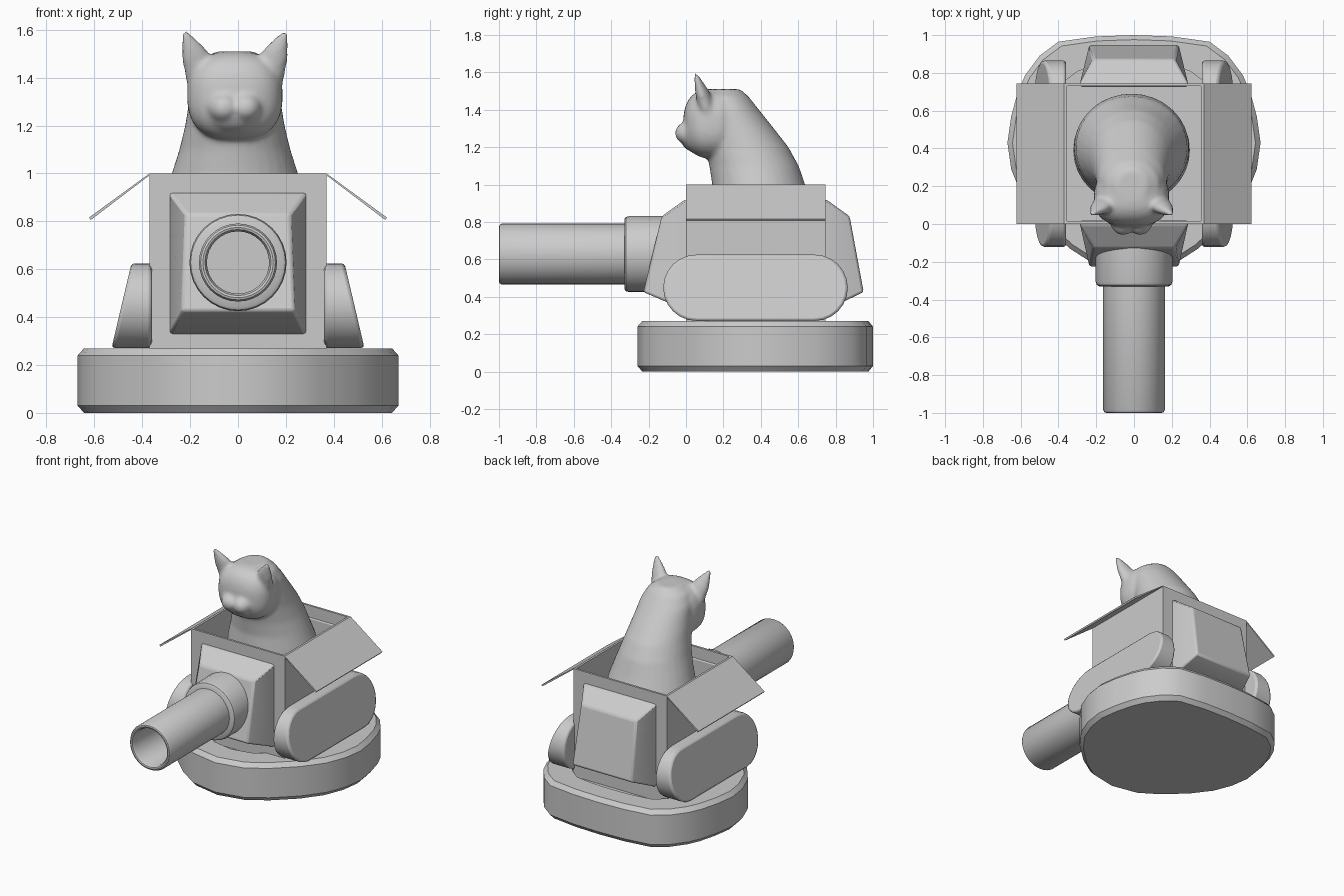
import bpy, bmesh, math
from mathutils import Vector, Matrix

if "Cube" in bpy.data.objects:
    bpy.data.objects.remove(bpy.data.objects["Cube"])


def loft_into(bm, rings):
    """Skin a list of equal-length point rings and cap both ends."""
    vs = [[bm.verts.new(p) for p in r] for r in rings]
    n = len(vs[0])
    for a, b in zip(vs, vs[1:]):
        for i in range(n):
            j = (i + 1) % n
            bm.faces.new((a[i], a[j], b[j], b[i]))
    bm.faces.new(vs[0][::-1])
    bm.faces.new(vs[-1])


def finish(name, bm, bevel=0, mirror=False, angle=35):
    bmesh.ops.recalc_face_normals(bm, faces=bm.faces)
    me = bpy.data.meshes.new(name)
    bm.to_mesh(me)
    bm.free()
    ob = bpy.data.objects.new(name, me)
    bpy.context.collection.objects.link(ob)
    bpy.ops.object.select_all(action='DESELECT')
    ob.select_set(True)
    bpy.context.view_layer.objects.active = ob
    bpy.ops.object.shade_smooth_by_angle(angle=math.radians(angle))
    if bevel:
        m = ob.modifiers.new("bevel", 'BEVEL')
        m.width, m.segments = bevel, 2
        m.limit_method = 'ANGLE'
        m.angle_limit = math.radians(30)
    if mirror:
        ob.modifiers.new("mirror", 'MIRROR')
    return ob


def loft(name, rings, **kw):
    bm = bmesh.new()
    loft_into(bm, rings)
    return finish(name, bm, **kw)


def rect(hx, y0, y1, z):
    return [(-hx, y0, z), (hx, y0, z), (hx, y1, z), (-hx, y1, z)]


# Egg-shaped base with chamfered rims and a shallow recess on top
half = [(.2, -.22), (.34, -.13), (.49, .01), (.595, .15), (.65, .29), (.67, .43),
        (.65, .57), (.615, .7), (.575, .79), (.5, .89), (.4, .965), (.2, .993)]
outline = [(0, -.26)] + half + [(0, 1.0)] + [(-x, y) for x, y in half[::-1]]


def base_ring(s, z):
    return [(x * s, .4 + (y - .4) * s, z) for x, y in outline]


loft("base", [base_ring(.96, 0), base_ring(1, .03), base_ring(1, .24),
              base_ring(.96, .27), base_ring(.73, .27), base_ring(.73, .23)])

# Open box
YB = .745
loft("box", [rect(.37, 0, YB, .23), rect(.37, 0, YB, 1), rect(.355, .015, YB - .015, 1),
             rect(.355, .015, YB - .015, .29)])

# Folded-out side flaps
flap = [(.362, .998), (.37, 1.0), (.622, .816), (.615, .806)]
loft("box_flaps", [[(x, y, z) for x, z in flap] for y in (0, YB)], mirror=True)


# Sloped armour plates on the front and back
def plate(name, y, d, depth):
    back = [(-.285, y - d * .02, .33), (.285, y - d * .02, .33),
            (.285, y - d * .02, .92), (-.285, y - d * .02, .92)]
    lip = [(px, y + d * .005, pz) for px, _, pz in back]
    face = [(-.237, y + d * depth, .425), (.237, y + d * depth, .425),
            (.215, y + d * .13, .83), (-.215, y + d * .13, .83)]
    loft(name, [back, lip, face], bevel=.015)


plate("front_plate", 0, -1, .228)
plate("back_plate", YB, 1, .205)


# Round barrel parts turned about the y axis
def turned(name, profile, n=32):
    loft(name, [[(r * math.cos(t), y, .628 + r * math.sin(t))
                 for t in (2 * math.pi * i / n for i in range(n))]
                for y, r in profile])


turned("barrel", [(-.25, .163), (-.985, .163), (-.997, .156), (-1, .147),
                  (-.997, .138), (-.98, .13), (-.5, .13)])
turned("barrel_collar", [(-.05, .203), (-.305, .203), (-.322, .198), (-.33, .185), (-.33, .1)])

# Rounded track pods with slanted outer faces
R, ZC = .177, .448
stadium = []
for yc, a0 in ((.865 - R, -90), (-.122 + R, 90)):
    for i in range(13):
        a = math.radians(a0 + 15 * i)
        stadium.append((yc + R * math.cos(a), ZC + R * math.sin(a)))
loft("track_pods", [[(.36, y, z) for y, z in stadium],
                    [(.445 + (.625 - z) * .235, y, z) for y, z in stadium]],
     bevel=.014, mirror=True)

# Cat: overlapping simple volumes fused by a remesh and smoothed
cat = bmesh.new()
CX = -.013
body = [(.3, .1, .68, .31), (.75, .12, .69, .305), (.9, .135, .675, .295), (1.0, .14, .637, .264),
        (1.1, .125, .603, .232), (1.2, .1, .548, .208), (1.3, .08, .47, .192),
        (1.4, .07, .39, .178), (1.47, .07, .335, .145), (1.51, .11, .29, .08)]
loft_into(cat, [[(CX + rx * math.cos(t), (f + b) / 2 + (b - f) / 2 * math.sin(t), z)
                 for t in (2 * math.pi * i / 32 for i in range(32))]
                for z, f, b, rx in body])


def blob(center, radii, power=1.0):
    made = bmesh.ops.create_uvsphere(cat, u_segments=32, v_segments=20, radius=1)
    for v in made["verts"]:
        v.co = Vector([c + r * math.copysign(abs(k) ** power, k)
                       for c, r, k in zip(center, radii, v.co)])


blob((CX, .14, 1.325), (.2, .155, .186), .8)            # head
blob((CX, .06, 1.25), (.13, .09, .08))                  # jaw
for s in (-1, 1):
    blob((CX + s * .045, .025, 1.275), (.07, .085, .065))   # muzzle pads
    # ears
    base, tip = Vector((CX + s * .135, .115, 1.41)), Vector((CX + s * .212, .052, 1.592))
    ring = [(math.cos(t), math.sin(t)) for t in (2 * math.pi * i / 16 for i in range(16))]
    loft_into(cat, [[tuple(base.lerp(tip, f) + Vector((a * w, b * d, -s * a * w * .55)))
                     for a, b in ring]
                    for f, w, d in ((0, .066, .05), (.5, .048, .036), (.8, .027, .02), (1, .01, .01))])

ob = finish("cat", cat)
m = ob.modifiers.new("fuse", 'REMESH')
m.mode, m.voxel_size, m.use_smooth_shade = 'VOXEL', .012, True
m = ob.modifiers.new("soften", 'SMOOTH')
m.factor, m.iterations = .5, 8
